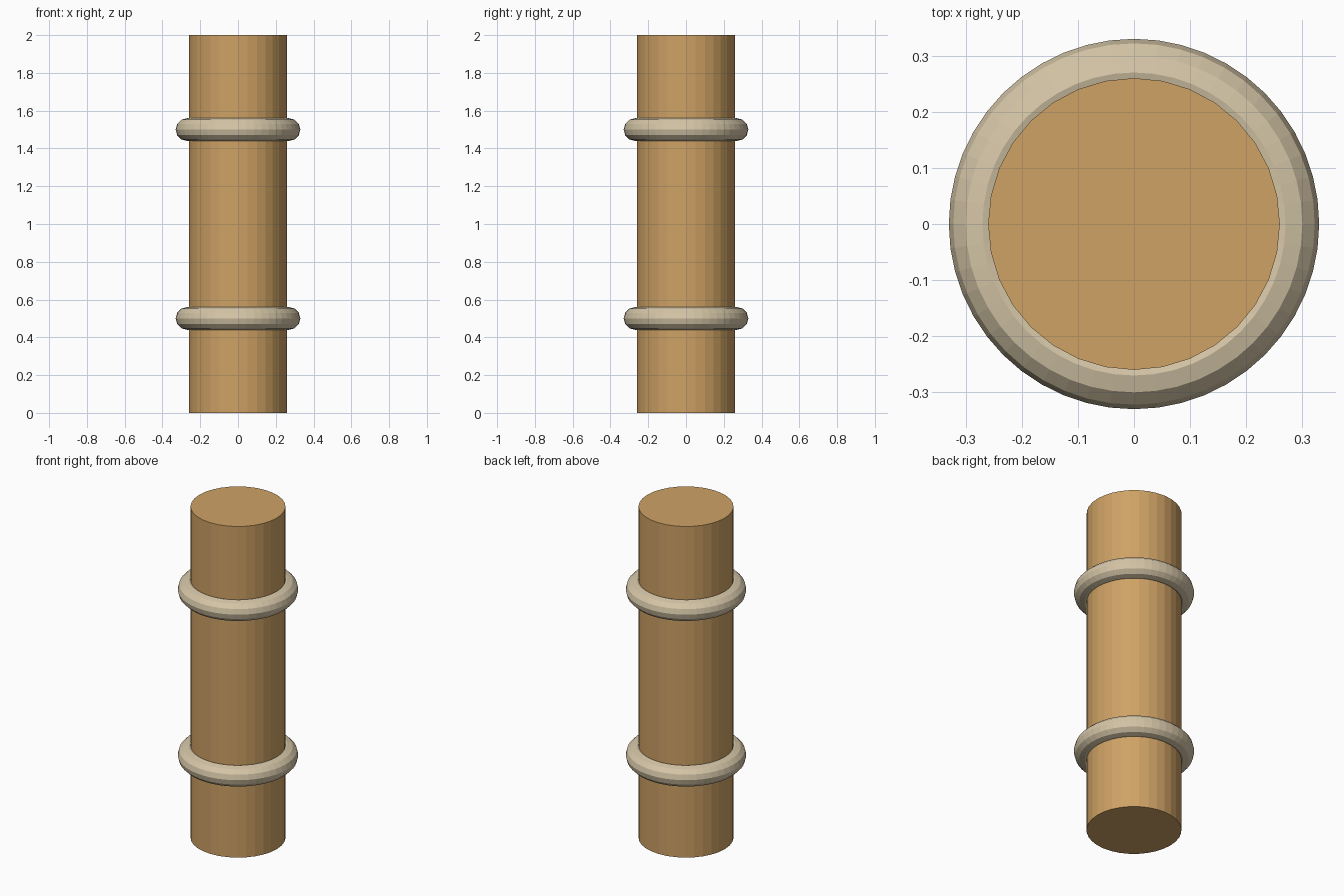
import bpy

if "Cube" in bpy.data.objects:
    bpy.data.objects.remove(bpy.data.objects["Cube"])


def make_material(name, rgb):
    mat = bpy.data.materials.new(name)
    mat.diffuse_color = (*rgb, 1.0)
    mat.use_nodes = True
    mat.node_tree.nodes["Principled BSDF"].inputs["Base Color"].default_value = mat.diffuse_color
    return mat


wood = make_material("warm wood", (0.62, 0.36, 0.13))
rope = make_material("pale rope", (0.66, 0.56, 0.385))

# Round post
bpy.ops.mesh.primitive_cylinder_add(vertices=32, radius=0.26, depth=2.0, location=(0, 0, 1))
post = bpy.context.object
post.name = "post"
post.data.materials.append(wood)

# Two rope rings around the post
for name, z in (("lower_ring", 0.5), ("upper_ring", 1.5)):
    bpy.ops.mesh.primitive_torus_add(
        major_radius=0.27, minor_radius=0.06,
        major_segments=48, minor_segments=12, location=(0, 0, z))
    ring = bpy.context.object
    ring.name = name
    ring.data.materials.append(rope)
    ring.data.shade_flat()
